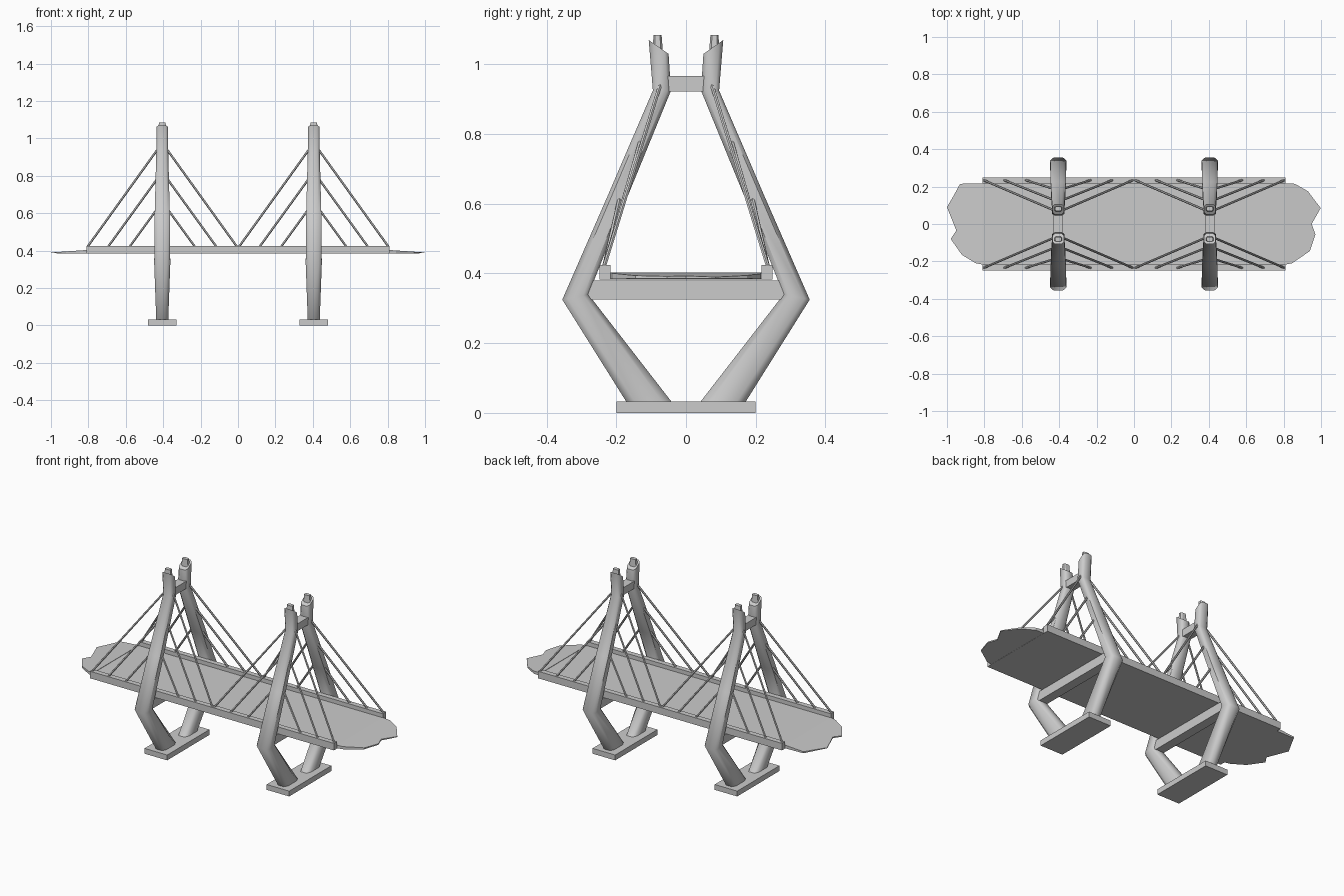
import bpy, bmesh, math
from mathutils import Vector

if "Cube" in bpy.data.objects:
    bpy.data.objects.remove(bpy.data.objects["Cube"])

grey = bpy.data.materials.new("concrete_grey")
grey.use_nodes = True
grey.diffuse_color = (0.6, 0.6, 0.6, 1)
grey.node_tree.nodes["Principled BSDF"].inputs["Base Color"].default_value = (0.6, 0.6, 0.6, 1)


def finish(name, bm, smooth=False):
    bmesh.ops.recalc_face_normals(bm, faces=bm.faces)
    mesh = bpy.data.meshes.new(name)
    bm.to_mesh(mesh)
    bm.free()
    mesh.materials.append(grey)
    obj = bpy.data.objects.new(name, mesh)
    bpy.context.collection.objects.link(obj)
    if smooth:
        bpy.ops.object.select_all(action='DESELECT')
        obj.select_set(True)
        bpy.context.view_layer.objects.active = obj
        bpy.ops.object.shade_smooth_by_angle(angle=math.radians(50))
    return obj


def box(name, lo, hi):
    bm = bmesh.new()
    bmesh.ops.create_cube(bm, size=1)
    lo, hi = Vector(lo), Vector(hi)
    for v in bm.verts:
        v.co = (lo + hi) / 2 + v.co * (hi - lo)
    return finish(name, bm)


def loft(name, rings, smooth=False):
    bm = bmesh.new()
    loops = [[bm.verts.new(p) for p in ring] for ring in rings]
    n = len(loops[0])
    for a, b in zip(loops, loops[1:]):
        for i in range(n):
            bm.faces.new((a[i], a[(i + 1) % n], b[(i + 1) % n], b[i]))
    bm.faces.new(loops[0])
    bm.faces.new(loops[-1])
    return finish(name, bm, smooth)


def leg_ring(x, side, outer, inner, half):
    # Rectangular section with chamfered corners, from outer to inner edge
    o, i = Vector((0, *outer)), Vector((0, *inner))
    ring = []
    for t, w in ((0, .6), (.2, 1), (.8, 1), (1, .6), (1, -.6), (.8, -1), (.2, -1), (0, -.6)):
        p = o.lerp(i, t)
        ring.append((x + w * half, side * p.y, p.z))
    return ring


def cable(name, a, b, radius=0.006):
    a, b = Vector(a), Vector(b)
    turn = (b - a).to_track_quat('Z', 'Y')
    angles = [math.tau * k / 6 for k in range(6)]
    rings = [[p + turn @ Vector((radius * math.cos(t), radius * math.sin(t), 0)) for t in angles]
             for p in (a, b)]
    loft(name, rings, True)


# Leg sections: outer (y, z), inner (y, z), half width along the deck
LEG = [((.17, .03), (.04, .03), .032),
       ((.355, .325), (.28, .34), .043),
       ((.226, .62), (.172, .61), .04),
       ((.095, .925), (.043, .925), .032),
       ((.107, 1.07), (.05, 1.03), .03)]
CAP = [((.097, 1.03), (.066, 1.03), .022),
       ((.093, 1.085), (.07, 1.085), .018)]
# Cables: anchor height, anchor y, reach along the deck
STAYS = [(.955, .07, .40), (.80, .125, .29), (.64, .185, .175)]

for tower, x in (("left", .405), ("right", -.405)):
    box(tower + "_footing", (x - .075, -.2, 0), (x + .075, .2, .032))
    box(tower + "_cross_beam", (x - .028, -.285, .325), (x + .028, .285, .38))
    box(tower + "_top_strut", (x - .026, -.06, .922), (x + .026, .06, .966))
    for place, s in (("back", 1), ("front", -1)):
        label = tower + "_" + place
        loft(label + "_leg", [leg_ring(x, s, *r) for r in LEG], True)
        loft(label + "_cap", [leg_ring(x, s, *r) for r in CAP])
        for n, (z, y, reach) in enumerate(STAYS):
            for d in (-1, 1):
                cable(f"{label}_cable_{n}_{d}", (x + d * .015, s * y, z),
                      (x + d * reach, s * .235, .42))

# Road deck and edge beams
box("road_deck", (-.81, -.225, .383), (.81, .225, .401))
for place, s in (("back", 1), ("front", -1)):
    y = sorted((s * .217, s * .248))
    box(place + "_edge_beam", (-.81, y[0], .383), (.81, y[1], .425))

# Ragged ground slabs at both ends, sloping gently down
ENDS = {
    "left": [(.81, .217), (.86, .215), (.93, .175), (.998, .085), (.95, 0),
             (.97, -.055), (.94, -.145), (.845, -.21), (.81, -.217)],
    "right": [(-.81, .217), (-.93, .215), (-.965, .15), (-1, .09), (-.95, -.035),
              (-.98, -.08), (-.92, -.165), (-.845, -.21), (-.81, -.217)]}
for name, outline in ENDS.items():
    def top(x):
        return .403 - (abs(x) - .81) * .07
    upper = [(x, y, top(x)) for x, y in outline]
    lower = [(x, y, .384 + (abs(x) - .81) * .01) for x, y in outline]
    loft(name + "_end_slab", [lower, upper])
